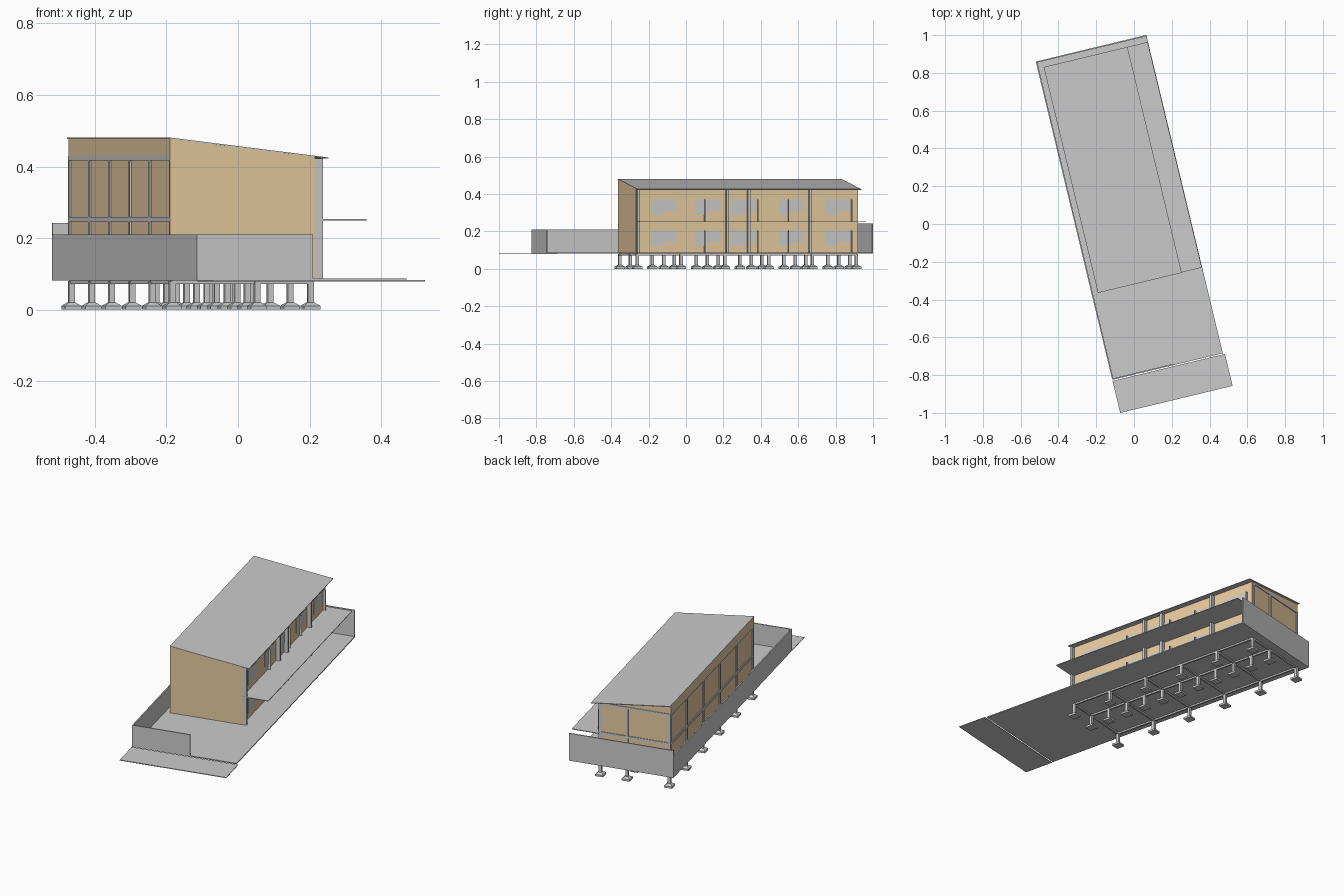
import bpy, bmesh, math
from mathutils import Matrix

if "Cube" in bpy.data.objects:
    bpy.data.objects.remove(bpy.data.objects["Cube"])

# Site frame: local x across the plot, local y along it, turned on the grid
SITE = Matrix.Translation((-0.115, -0.825, 0)) @ Matrix.Rotation(math.radians(13.516), 4, 'Z')
TAN = bpy.data.materials.new("tan_wall")
TAN.diffuse_color = (0.80, 0.60, 0.35, 1)
TAN.use_nodes = True
TAN.node_tree.nodes["Principled BSDF"].inputs["Base Color"].default_value = TAN.diffuse_color


def finish(name, bm, mat=None):
    bmesh.ops.recalc_face_normals(bm, faces=bm.faces)
    me = bpy.data.meshes.new(name)
    bm.to_mesh(me)
    bm.free()
    ob = bpy.data.objects.new(name, me)
    ob.matrix_world = SITE
    if mat:
        me.materials.append(mat)
    bpy.context.collection.objects.link(ob)
    return ob


def add_box(bm, x0, x1, y0, y1, z0, z1):
    m = Matrix.Translation(((x0 + x1) / 2, (y0 + y1) / 2, (z0 + z1) / 2))
    bmesh.ops.create_cube(bm, size=1, matrix=m @ Matrix.Diagonal((x1 - x0, y1 - y0, z1 - z0, 1)))


def boxes(name, items, mat=None):
    bm = bmesh.new()
    for b in items:
        add_box(bm, *b)
    return finish(name, bm, mat)


def prism(name, profile, y0, y1, mat=None):
    # Extrude an x-z profile along the plot
    bm = bmesh.new()
    f = bm.faces.new([bm.verts.new((x, y0, z)) for x, z in profile])
    ext = bmesh.ops.extrude_face_region(bm, geom=[f])
    for v in ext["geom"]:
        if isinstance(v, bmesh.types.BMVert):
            v.co.y = y1
    return finish(name, bm, mat)


ROWS = [0.474 + 0.241 * i for i in range(6)]
W, M, E = 0.043, 0.287, 0.440      # column lines
T0, T1 = 0.466, 1.695              # building ends
FL, MID = 0.087, 0.253             # floor levels

# Ground slab, pavement and boundary walls
boxes("ground_slab", [(0, 0.602, 0, 1.733, 0.081, FL)])
boxes("pavement", [(0, 0.612, -0.18, -0.006, 0.079, 0.083)])
boxes("west_boundary_wall", [(0, 0.007, 0, 1.733, 0.083, 0.21)])
boxes("front_boundary_wall", [(0.007, 0.334, 0, 0.007, 0.083, 0.21)])
boxes("back_boundary_wall", [(0, 0.602, 1.726, 1.733, 0.083, 0.242)])

# Footings: pad, sloped cap and short pillar
spots = [(x, y) for x in (W, M, E) for y in ROWS]
spots += [(M, y + 0.12) for y in ROWS[:-1]]
bm = bmesh.new()
for x, y in spots:
    add_box(bm, x - 0.023, x + 0.023, y - 0.023, y + 0.023, 0, 0.011)
    bmesh.ops.create_cone(bm, cap_ends=True, segments=4, radius1=0.023 * 2 ** 0.5,
                          radius2=0.010 * 2 ** 0.5, depth=0.009,
                          matrix=Matrix.Translation((x, y, 0.0155)) @ Matrix.Rotation(math.pi / 4, 4, 'Z'))
    add_box(bm, x - 0.008, x + 0.008, y - 0.008, y + 0.008, 0.02, 0.08)
finish("footings", bm)

# Ground beams
beams = [(x - 0.005, x + 0.005, ROWS[0], ROWS[-1], 0.072, 0.082) for x in (W, M, E)]
beams += [(W, E, y - 0.005, y + 0.005, 0.072, 0.082) for y in ROWS]
boxes("ground_beams", beams)

# Outer frame on the west and back sides
boxes("west_columns", [(W - 0.008, W + 0.007, y - 0.007, y + 0.007, FL, 0.43) for y in ROWS])
boxes("back_columns", [(x - 0.007, x + 0.007, ROWS[-1] - 0.007, ROWS[-1] + 0.008, FL, 0.425)
                       for x in (M, E)])
frame = []
for z0, z1 in ((0.245, 0.259), (0.417, 0.43)):
    frame.append((W - 0.008, W + 0.006, ROWS[0], ROWS[-1], z0, z1))
    frame.append((W, E, ROWS[-1] - 0.006, ROWS[-1] + 0.007, z0, z1))
boxes("frame_beams", frame)

# Tan walls under the single-pitch roof
gable = [(0.035, FL), (0.452, FL), (0.452, 0.428), (0.035, 0.478)]
prism("front_gable_wall", gable, T0, T0 + 0.006, TAN)
prism("back_wall", gable, ROWS[-1] - 0.003, ROWS[-1] + 0.003, TAN)
boxes("west_wall", [(W - 0.003, W + 0.003, T0, ROWS[-1], FL, 0.43),
                    (W - 0.008, W, T0, ROWS[-1], 0.43, 0.477)], TAN)
boxes("east_wall", [(0.446, 0.452, T0, ROWS[-1] + 0.003, FL, 0.428)], TAN)

# Roof sheet, upper floor with east balcony
prism("roof", [(0.034, 0.477), (0.490, 0.422), (0.490, 0.4255), (0.034, 0.481)], T0 - 0.001, T1)
boxes("upper_floor", [(W, 0.600, T0 + 0.001, ROWS[-1], MID - 0.004, MID),
                      (0.446, 0.600, ROWS[-1], T1, MID - 0.004, MID)])

# East pillars
boxes("east_pillars", [(0.452, 0.475, y - 0.007, y + 0.007, FL, 0.423)
                       for y in (0.475, 0.965, 1.082, 1.42)])

# Door with side window for each room, on both floors
panels, leaves = [], []
for i, y in enumerate((0.548, 0.79, 0.99, 1.25, 1.505)):
    for z in (FL, MID):
        top = z + 0.118
        panels.append((0.451, 0.4535, y, y + 0.065, z + 0.035, top))
        panels.append((0.451, 0.4535, y + 0.065, y + 0.138, z + 0.055, top))
        if i:
            leaf = y + (0.05 if i in (1, 3) else 0.142)
            leaves.append((0.452, 0.466, leaf, leaf + 0.004, z, top))
boxes("doors_and_windows", panels)
boxes("open_door_leaves", leaves)
